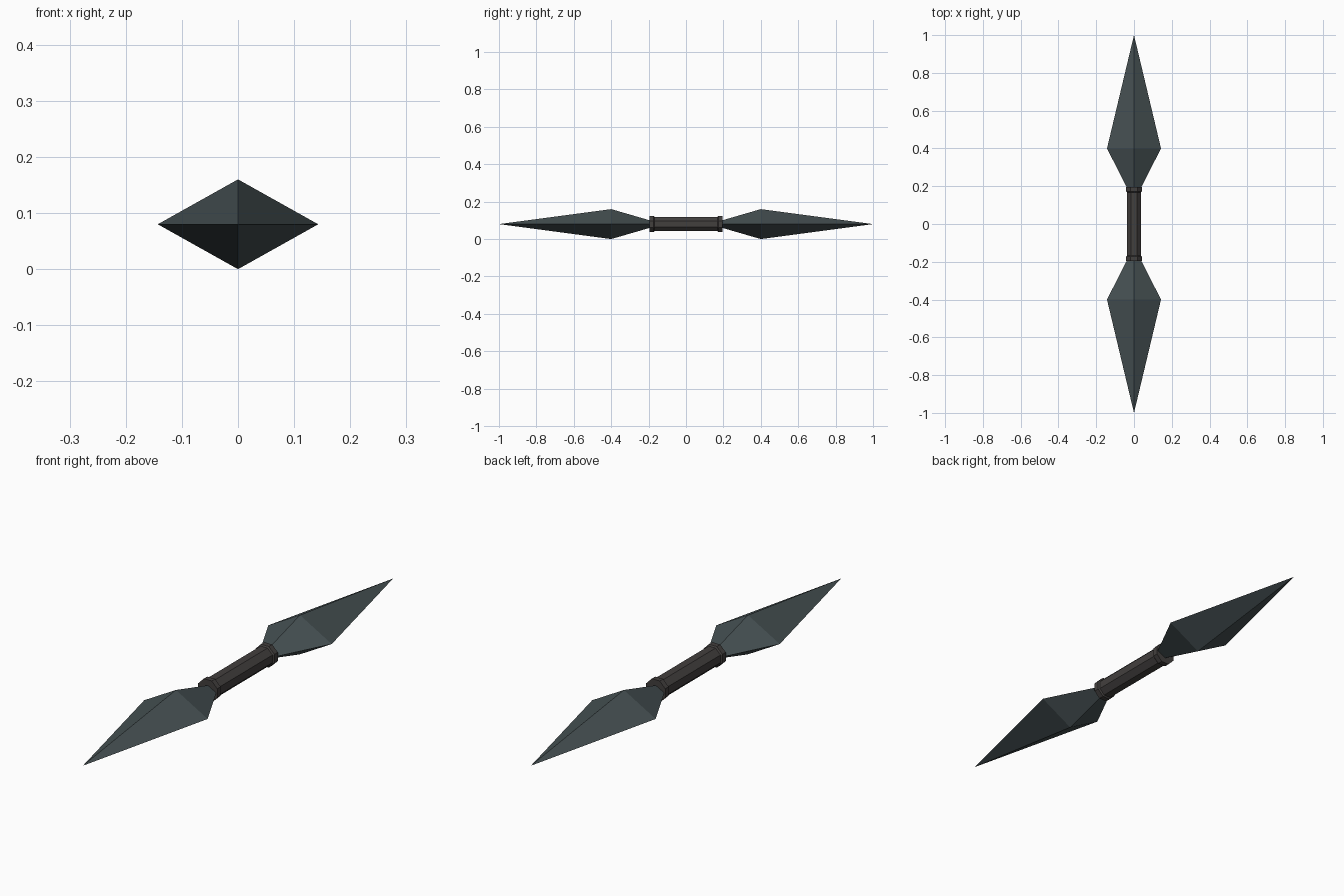
import bpy, bmesh, math

if "Cube" in bpy.data.objects:
    bpy.data.objects.remove(bpy.data.objects["Cube"])

ZC = 0.08  # height of the long axis


def material(name, color):
    m = bpy.data.materials.new(name)
    m.diffuse_color = (*color, 1)
    m.use_nodes = True
    m.node_tree.nodes["Principled BSDF"].inputs["Base Color"].default_value = m.diffuse_color
    return m


def loft(name, sides, turn, stations, mat):
    """Faceted solid along y; stations are (y, x radius, z radius)."""
    bm = bmesh.new()
    rings = []
    for y, rx, rz in stations:
        if rx == 0:
            rings.append([bm.verts.new((0, y, ZC))])
            continue
        angles = [turn + 2 * math.pi * i / sides for i in range(sides)]
        rings.append([bm.verts.new((rx * math.cos(a), y, ZC + rz * math.sin(a))) for a in angles])
    for a, b in zip(rings, rings[1:]):
        for i in range(sides):
            j = (i + 1) % sides
            if len(b) == 1:
                bm.faces.new((a[i], a[j], b[0]))
            else:
                bm.faces.new((a[i], a[j], b[j], b[i]))
    for r in (rings[0], rings[-1]):
        if len(r) > 2:
            bm.faces.new(r)
    bmesh.ops.recalc_face_normals(bm, faces=bm.faces)
    me = bpy.data.meshes.new(name)
    bm.to_mesh(me)
    bm.free()
    me.materials.append(mat)
    ob = bpy.data.objects.new(name, me)
    bpy.context.collection.objects.link(ob)
    return ob


steel = material("dark_steel", (0.06, 0.08, 0.085))
grip = material("dark_grip", (0.055, 0.05, 0.048))

# Octagonal handle with a raised collar at each end
k = 1 / math.cos(math.pi / 8)
h, c = 0.038 * k, 0.043 * k
half = [(0.168, h), (0.173, c), (0.195, c)]
profile = [(-y, r, r) for y, r in reversed(half)] + [(y, r, r) for y, r in half]
loft("handle", 8, math.pi / 8, profile, grip)

# Diamond-section blades at both ends
for s, label in ((-1, "front"), (1, "back")):
    loft(label + "_blade", 4, 0,
         [(s * 0.19, 0.036, 0.019), (s * 0.40, 0.143, 0.08), (s * 1.0, 0, 0)], steel)
